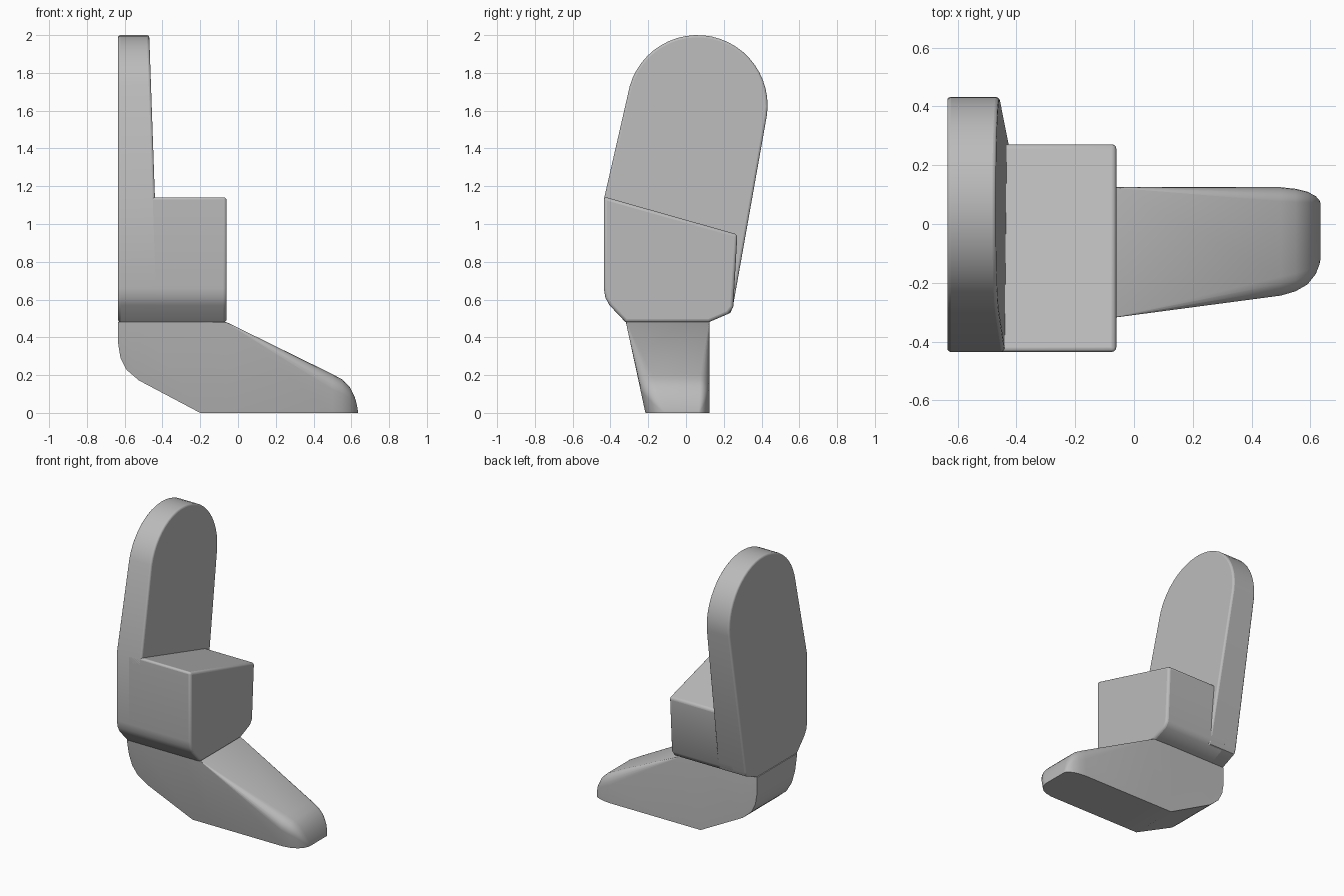
import bpy, bmesh
from math import sin, cos, pi, radians

cube = bpy.data.objects.get("Cube")
if cube:
    bpy.data.objects.remove(cube, do_unlink=True)

grey = bpy.data.materials.new("plain grey")
grey.use_nodes = True
grey.diffuse_color = (0.5, 0.5, 0.5, 1)
grey.node_tree.nodes["Principled BSDF"].inputs["Base Color"].default_value = (0.5, 0.5, 0.5, 1)


def loft(name, rings, bevel=0):
    """Skin a row of matching closed rings, cap both ends and soften the corners."""
    bm = bmesh.new()
    rows = [[bm.verts.new(p) for p in ring] for ring in rings]
    n = len(rows[0])
    for a, b in zip(rows, rows[1:]):
        for i in range(n):
            j = (i + 1) % n
            bm.faces.new((a[i], a[j], b[j], b[i]))
    bm.faces.new(rows[0])
    bm.faces.new(rows[-1])
    bmesh.ops.recalc_face_normals(bm, faces=bm.faces)
    mesh = bpy.data.meshes.new(name)
    bm.to_mesh(mesh)
    bm.free()
    mesh.materials.append(grey)
    ob = bpy.data.objects.new(name, mesh)
    bpy.context.collection.objects.link(ob)
    if bevel:
        mod = ob.modifiers.new("soft corners", 'BEVEL')
        mod.width, mod.segments = bevel, 3
        mod.limit_method, mod.angle_limit = 'ANGLE', radians(50)
    bpy.ops.object.select_all(action='DESELECT')
    bpy.context.view_layer.objects.active = ob
    ob.select_set(True)
    bpy.ops.object.shade_smooth_by_angle(angle=radians(35))
    return ob


# Shared lower outline (y, z), from the front edge round to the back
base = [(-0.435, 1.13), (-0.435, 0.66), (-0.427, 0.61), (-0.405, 0.57),
        (-0.32, 0.48), (0.12, 0.48), (0.235, 0.53), (0.248, 0.56)]

# Tall paddle with a round top; its inner face leans
arc = [(0.06 + 0.372 * cos(a), 1.628 + 0.372 * sin(a))
       for a in [radians(-8) + i * radians(172) / 24 for i in range(25)]]
outline = base + arc
loft("paddle", [[(-0.635, y, z) for y, z in outline],
                [(-0.47 + 0.035 * (2 - z), y, z) for y, z in outline]], 0.012)

# Block with a sloping top
block = base[1:6] + [(0.225, 0.525), (0.25, 0.56), (0.272, 0.945), (-0.435, 1.145)]
loft("block", [[(x, y, z) for y, z in block] for x in (-0.55, -0.06)], 0.016)


# Foot cross-section whose top corners have radius r
def foot_ring(x, low, top, r, inset):
    front = lambda z: -0.215 - 0.215 * z + inset
    back = 0.125 - inset * 0.55
    ring = [(x, front(low), low), (x, back, low)]
    for k in range(6):
        a = k / 5 * pi / 2
        ring.append((x, back - r * 0.6 * (1 - cos(a)), top - r + r * sin(a)))
    for k in range(6):
        a = pi / 2 - k / 5 * pi / 2
        z = top - r + r * sin(a)
        ring.append((x, front(z) + r * (1 - cos(a)), z))
    return ring


# x, underside, top, corner radius, side inset
stations = [(-0.635, 0.37, 0.482, 0.002, 0), (-0.622, 0.29, 0.482, 0.002, 0),
            (-0.59, 0.228, 0.482, 0.002, 0), (-0.525, 0.172, 0.482, 0.002, 0),
            (-0.2, 0, 0.482, 0.002, 0), (-0.06, 0, 0.48, 0.004, 0),
            (0.5, 0, 0.205, 0.08, 0), (0.55, 0, 0.178, 0.075, 0.01),
            (0.59, 0, 0.14, 0.06, 0.028), (0.618, 0, 0.085, 0.04, 0.055),
            (0.63, 0, 0.04, 0.02, 0.08), (0.635, 0, 0.008, 0.004, 0.1)]
loft("foot", [foot_ring(*s) for s in stations])
